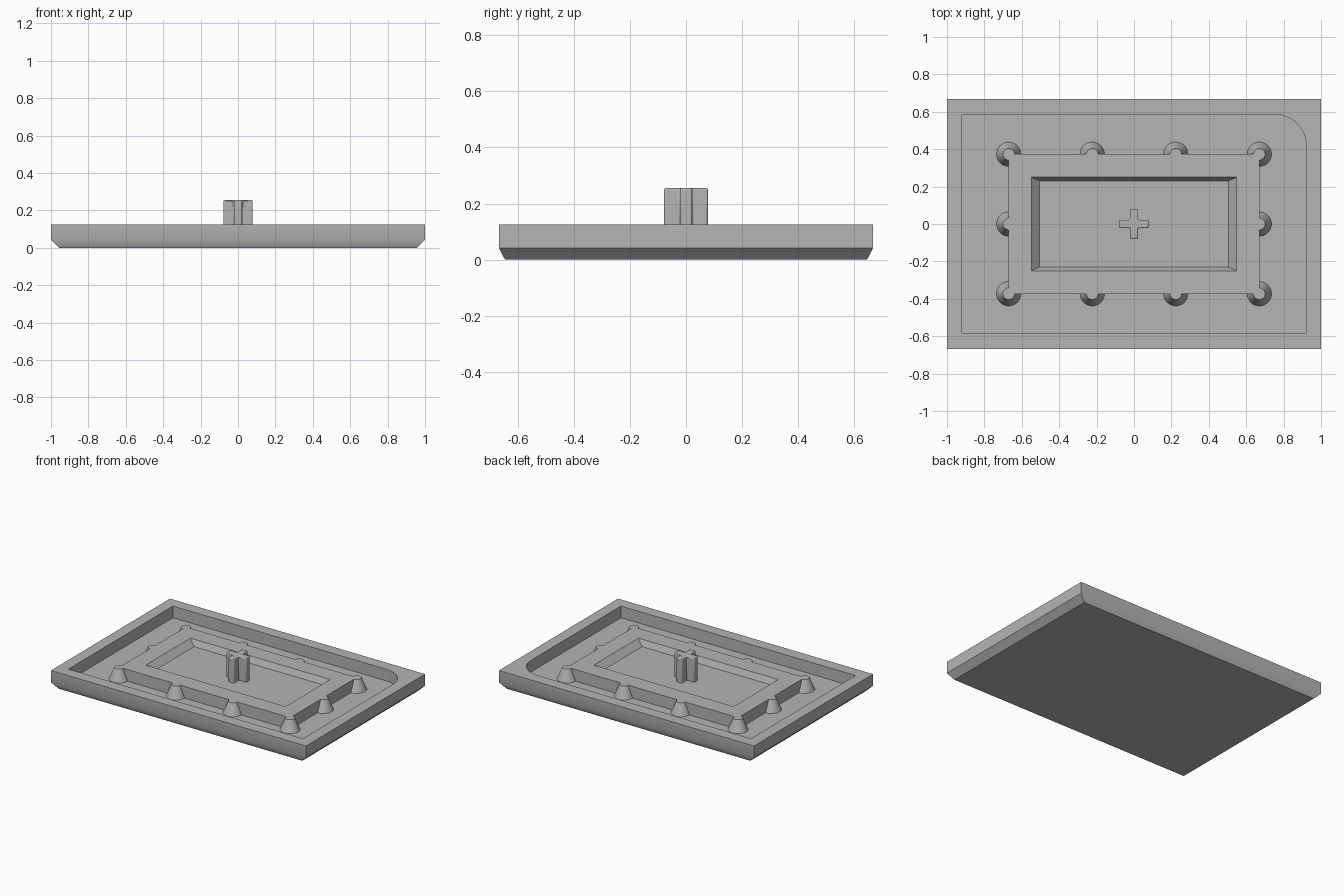
import bpy, bmesh, math

cube = bpy.data.objects.get("Cube")
if cube:
    bpy.data.objects.remove(cube, do_unlink=True)

grey = bpy.data.materials.new("plain grey")
grey.use_nodes = True
colour = (0.46, 0.46, 0.46, 1)
grey.diffuse_color = colour
grey.node_tree.nodes["Principled BSDF"].inputs["Base Color"].default_value = colour

FLOOR, POCKET, RIM, POST = 0.042, 0.083, 0.125, 0.255


def rect(x, y):
    return [(-x, -y), (x, -y), (x, y), (-x, y)]


def loop(bm, points, z):
    return [bm.verts.new((x, y, z)) for x, y in points]


def bridge(bm, a, b):
    for i in range(len(a)):
        j = (i + 1) % len(a)
        bm.faces.new((a[i], a[j], b[j], b[i]))


def ring(bm, outer, inner):
    """Flat face between an outer outline and a hole."""
    edges = []
    for verts in (outer, inner):
        for i, v in enumerate(verts):
            edges.append(bm.edges.get((v, verts[i - 1])))
    bmesh.ops.triangle_fill(bm, use_beauty=True, edges=edges)


def finish(bm, name):
    bmesh.ops.recalc_face_normals(bm, faces=bm.faces)
    mesh = bpy.data.meshes.new(name)
    bm.to_mesh(mesh)
    bm.free()
    obj = bpy.data.objects.new(name, mesh)
    bpy.context.collection.objects.link(obj)
    mesh.materials.append(grey)
    bpy.ops.object.select_all(action='DESELECT')
    obj.select_set(True)
    bpy.context.view_layer.objects.active = obj
    bpy.ops.object.shade_smooth_by_angle(angle=math.radians(30))
    return obj


def dished_block(name, outer_loops, inner_loops):
    """Solid whose top is hollowed: outer loops go up, inner loops go down."""
    bm = bmesh.new()
    outer = [loop(bm, p, z) for p, z in outer_loops]
    inner = [loop(bm, p, z) for p, z in inner_loops]
    for loops in (outer, inner):
        for a, b in zip(loops, loops[1:]):
            bridge(bm, a, b)
    bm.faces.new(outer[0])
    bm.faces.new(inner[-1])
    ring(bm, outer[-1], inner[0])
    return finish(bm, name)


# Tray with a chamfered foot and one rounded cavity corner
cx, cy, r, steps = 0.92, 0.585, 0.165, 16
cavity = rect(cx, cy)
cavity[2:3] = [(cx - r + r * math.cos(t), cy - r + r * math.sin(t))
               for t in (math.pi / 2 * i / steps for i in range(steps + 1))]
dished_block("tray",
             [(rect(0.956, 0.645), 0), (rect(1, 0.667), FLOOR), (rect(1, 0.667), RIM)],
             [(cavity, RIM), (cavity, FLOOR)])

# Raised centre plate with a sloped pocket
dished_block("centre_plate",
             [(rect(0.67, 0.373), FLOOR), (rect(0.67, 0.373), RIM)],
             [(rect(0.548, 0.25), RIM), (rect(0.506, 0.23), POCKET)])

# Tapered pegs around the plate edge
spots = [(x, y) for x in (-0.67, -0.223, 0.223, 0.67) for y in (-0.373, 0.373)]
spots += [(-0.67, 0), (0.67, 0)]
for n, (x, y) in enumerate(spots):
    bm = bmesh.new()
    bmesh.ops.create_cone(bm, cap_ends=True, segments=40, radius1=0.065,
                          radius2=0.031, depth=RIM - FLOOR)
    bmesh.ops.translate(bm, verts=bm.verts, vec=(x, y, (RIM + FLOOR) / 2))
    finish(bm, f"peg_{n + 1}")

# Cross-shaped post standing in the pocket
long, short = 0.078, 0.022
quarter = [(long, -short), (long, short), (short, short)]
outline = []
for k in range(4):
    c, s = ((1, 0), (0, 1), (-1, 0), (0, -1))[k]
    outline += [(c * x - s * y, s * x + c * y) for x, y in quarter]
bm = bmesh.new()
low, high = loop(bm, outline, POCKET - 0.01), loop(bm, outline, POST)
bridge(bm, low, high)
bm.faces.new(low)
bm.faces.new(high)
post = finish(bm, "cross_post")
bevel = post.modifiers.new("soft_edges", 'BEVEL')
bevel.width = 0.006
bevel.segments = 2
bevel.limit_method = 'ANGLE'
